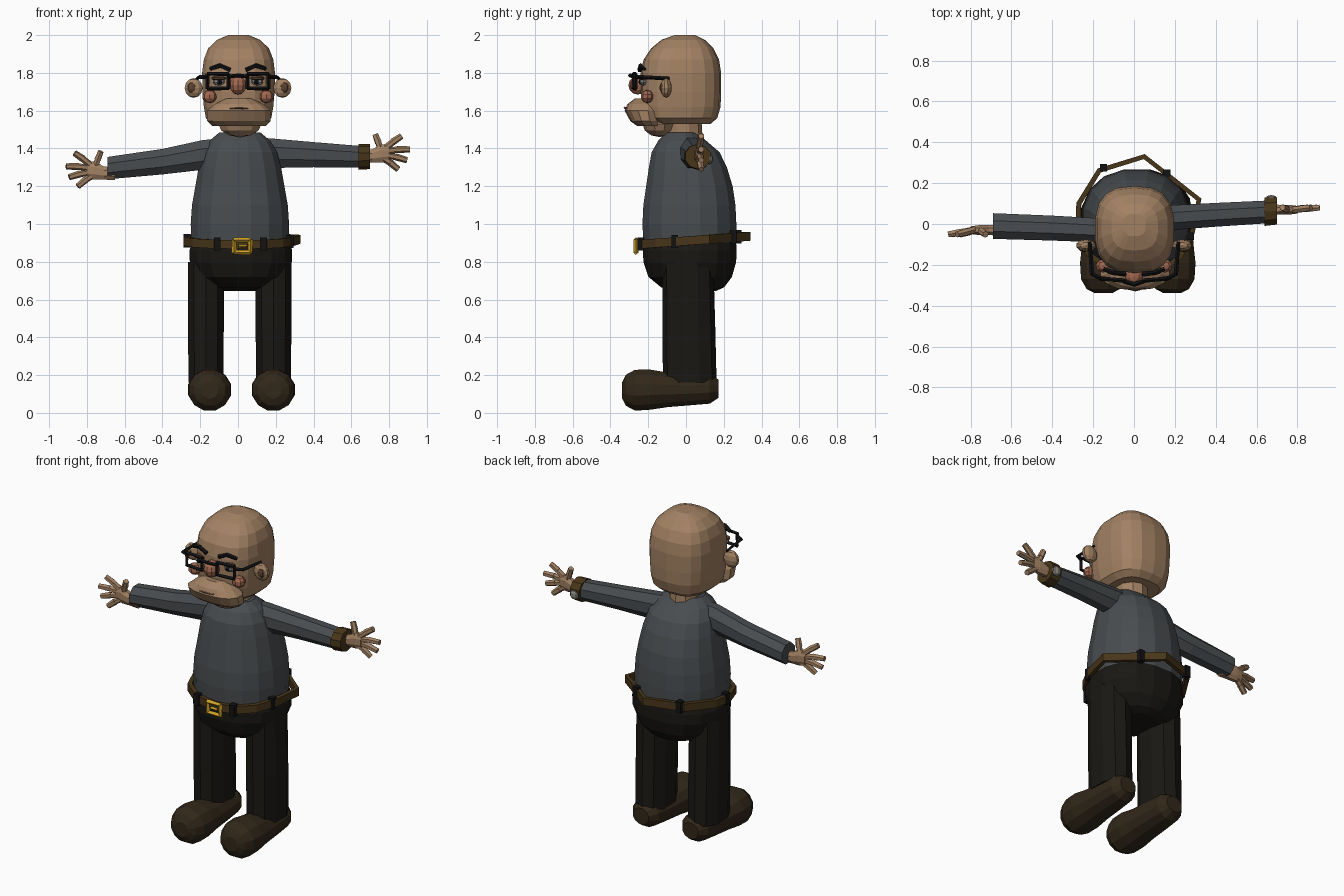
import bpy, bmesh
from math import sin, cos, pi, copysign
from mathutils import Vector, Matrix

if "Cube" in bpy.data.objects:
    bpy.data.objects.remove(bpy.data.objects["Cube"])


def material(name, r, g, b):
    m = bpy.data.materials.new(name)
    m.diffuse_color = (r, g, b, 1)
    m.use_nodes = True
    m.node_tree.nodes["Principled BSDF"].inputs["Base Color"].default_value = m.diffuse_color
    return m


SKIN = material("skin", .36, .22, .125)
PINK = material("blush", .36, .14, .08)
SHIRT = material("shirt", .065, .073, .078)
PANTS = material("trousers", .010, .009, .007)
SHOE = material("shoe", .032, .021, .010)
LEATHER = material("leather", .065, .036, .010)
BLACK = material("black", .006, .006, .007)
GOLD = material("gold", .62, .36, .02)
GREY = material("grey", .25, .25, .24)
LIP = material("crease", .10, .055, .03)


def finish(name, bm, mat):
    bmesh.ops.recalc_face_normals(bm, faces=bm.faces[:])
    me = bpy.data.meshes.new(name)
    bm.to_mesh(me)
    bm.free()
    me.materials.append(mat)
    ob = bpy.data.objects.new(name, me)
    bpy.context.collection.objects.link(ob)
    return ob


def loft(name, axis, rings, mat, sides=12, power=2.0):
    """Skin superellipse rings (x, y, z, radius_u, radius_v) set across an axis."""
    bm = bmesh.new()
    loops = []
    for x, y, z, ru, rv in rings:
        loop = []
        for i in range(sides):
            a = 2 * pi * (i + .5) / sides
            u = ru * copysign(abs(cos(a)) ** (2 / power), cos(a))
            v = rv * copysign(abs(sin(a)) ** (2 / power), sin(a))
            off = {"x": (0, u, v), "y": (u, 0, v), "z": (u, v, 0)}[axis]
            loop.append(bm.verts.new(Vector((x, y, z)) + Vector(off)))
        loops.append(loop)
    for a, b in zip(loops, loops[1:]):
        for i in range(sides):
            j = (i + 1) % sides
            bm.faces.new((a[i], a[j], b[j], b[i]))
    bm.faces.new(loops[0])
    bm.faces.new(loops[-1])
    return finish(name, bm, mat)


def ball(name, loc, radii, mat, seg=10):
    bm = bmesh.new()
    bmesh.ops.create_uvsphere(bm, u_segments=seg, v_segments=max(5, seg // 2 + 1), radius=1,
                              matrix=Matrix.Translation(loc) @ Matrix.Diagonal((*radii, 1)))
    return finish(name, bm, mat)


def sticks(name, lines, r, mat, sides=6):
    """Straight bars joining consecutive points of each line."""
    bm = bmesh.new()
    for pts in lines:
        for p, q in zip(pts, pts[1:]):
            p, q = Vector(p), Vector(q)
            d = q - p
            m = Matrix.Translation((p + q) / 2) @ d.to_track_quat("Z", "Y").to_matrix().to_4x4()
            bmesh.ops.create_cone(bm, cap_ends=True, segments=sides, radius1=r, radius2=r * .85,
                                  depth=d.length + r * .5, matrix=m)
    return finish(name, bm, mat)


def box(name, loc, size, mat):
    bm = bmesh.new()
    bmesh.ops.create_cube(bm, size=1, matrix=Matrix.Translation(loc) @ Matrix.Diagonal((*size, 1)))
    return finish(name, bm, mat)


# Head: blocky rounded skull from (z, front y, back y, half width)
skull = [(1.53, -.17, .13, .14), (1.56, -.22, .165, .175), (1.62, -.235, .183, .186),
         (1.70, -.24, .186, .193), (1.80, -.24, .186, .195), (1.87, -.225, .175, .186),
         (1.93, -.185, .145, .163), (1.975, -.13, .10, .115), (2.0, -.06, .05, .055)]
loft("head", "z", [(.003, (f + b) / 2, z, w, (b - f) / 2) for z, f, b, w in skull], SKIN, 18, 2.7)
ball("chin", (.01, -.14, 1.53), (.12, .09, .07), SKIN)
loft("neck", "z", [(.01, -.01, 1.42, .09, .10), (.01, -.02, 1.58, .09, .10)], SKIN, 10)

# Heavy drooping muzzle
muzzle = [(1.52, -.26, .145), (1.545, -.295, .172), (1.60, -.325, .172), (1.635, -.31, .13), (1.665, -.27, .07)]
loft("muzzle", "z", [(.005, (f - .13) / 2, z, w, (-.13 - f) / 2) for z, f, w in muzzle], SKIN, 14, 2.3)
sticks("mouth_crease", [[(.005 + x, -.324 + 5.2 * x * x, 1.615 - 2.4 * x * x)
                         for x in (-.13, -.09, -.045, 0, .045, .09, .13)]], .006, LIP, 4)

# Nose, ears, cheeks, eyes, brows
ball("nose", (0, -.255, 1.735), (.046, .05, .05), PINK)
for s, side in ((-1, "left"), (1, "right")):
    ball(side + "_ear", (s * .235, -.105, 1.72), (.05, .03, .052), SKIN)
    ball(side + "_ear_hollow", (s * .245, -.122, 1.722), (.026, .018, .03), LIP, 8)
    ball(side + "_cheek", (s * .15, -.205, 1.675), (.04, .035, .035), PINK, 8)
    ball(side + "_eye", (s * .10, -.225, 1.755), (.035, .022, .022), GREY, 8)
    ball(side + "_pupil", (s * .098, -.24, 1.752), (.014, .012, .014), BLACK, 8)
    ball(side + "_eyelid", (s * .10, -.226, 1.772), (.042, .026, .014), LIP, 8)
    sticks(side + "_eyebrow", [[(s * .045, -.245, 1.815), (s * .095, -.24, 1.838),
                                (s * .145, -.222, 1.822)]], .013, BLACK, 5)

# Glasses: two square rims, bridge and temples
frame = []
for s in (-1, 1):
    a, b, y = s * .05, s * .162, -.277
    frame.append([(a, y, 1.718), (a, y, 1.795), (b, y + .01, 1.795), (b, y + .01, 1.718), (a, y, 1.718)])
    frame.append([(b, y + .01, 1.78), (s * .205, -.245, 1.778), (s * .217, -.09, 1.77)])
frame.append([(-.05, -.28, 1.78), (0, -.297, 1.787), (.05, -.28, 1.78)])
sticks("glasses", frame, .011, BLACK, 4)

# Shirt body and trouser seat
shirt = [(.90, .02, .262, .25), (1.0, .018, .265, .253), (1.1, .018, .258, .248), (1.2, .018, .24, .233),
         (1.3, .01, .222, .21), (1.38, -.002, .2, .183), (1.44, -.02, .165, .13), (1.485, -.025, .11, .08)]
loft("shirt_body", "z", [(.01, y, z, a, b) for z, y, a, b in shirt], SHIRT, 16, 2.2)
seat = [(.645, .06, .10, .10), (.665, .035, .17, .17), (.72, .022, .24, .225),
        (.80, .02, .275, .25), (.86, .02, .277, .252), (.90, .02, .262, .25)]
loft("trouser_seat", "z", [(.015, y, z, a, b) for z, y, a, b in seat], PANTS, 16, 2.2)

# Belt: loose strap rising to the back, standing off at the back right
outline = [(.02, -.25), (.14, -.228), (.23, -.155), (.285, -.04), (.318, .12), (.05, .33),
           (-.17, .262), (-.27, .10), (-.275, -.02), (-.23, -.14), (-.12, -.225)]
bm = bmesh.new()
low = [bm.verts.new((x, y, .868 + .075 * (y + .25))) for x, y in outline]
top = [bm.verts.new((x, y, .915 + .075 * (y + .25))) for x, y in outline]
for i in range(len(outline)):
    j = (i + 1) % len(outline)
    bm.faces.new((low[i], low[j], top[j], top[i]))
belt = finish("belt", bm, LEATHER)
mod = belt.modifiers.new("thickness", "SOLIDIFY")
mod.thickness = .025
mod.offset = 0
for n, (x, y) in enumerate([(-.11, -.235), (.135, -.238), (-.27, -.0), (.275, -.06), (-.15, .275), (.16, .25)]):
    box("belt_loop_%d" % n, (x, y, .893 + .075 * (y + .25)), (.035, .035, .07), BLACK)
sticks("buckle", [[(-.02, -.265, .85), (-.02, -.265, .915), (.065, -.265, .915),
                   (.065, -.265, .85), (-.02, -.265, .85)]], .014, GOLD, 4)
sticks("buckle_prong", [[(.005, -.268, .883), (.045, -.268, .883)]], .009, GOLD, 4)

# Legs and bulbous shoes
shoe = [(-.338, .12, .045, .045), (-.318, .12, .085, .085), (-.27, .12, .113, .112), (-.19, .123, .118, .11),
        (-.10, .122, .108, .095), (.04, .124, .098, .085), (.125, .128, .09, .082), (.172, .128, .055, .05)]
for side, lx, sx in (("left", -.17, -.15), ("right", .188, .187)):
    loft(side + "_leg", "z", [(lx, .02, .16, .096, .142), (lx, .015, .45, .099, .14),
                              (lx, .01, .80, .10, .135)], PANTS, 10, 2.3)
    loft(side + "_shoe", "y", [(sx, y, z, a, b) for y, z, a, b in shoe], SHOE, 12)

# Sleeves
loft("right_sleeve", "x", [(.05, .02, 1.375, .06, .09), (.17, .03, 1.375, .066, .085),
                           (.40, .045, 1.367, .063, .072), (.67, .06, 1.355, .06, .061)], SHIRT, 8)
loft("left_sleeve", "x", [(-.05, -.02, 1.375, .06, .09), (-.19, -.03, 1.365, .064, .085),
                          (-.40, -.02, 1.33, .066, .073), (-.69, -.01, 1.296, .068, .064)], SHIRT, 8)

# Wristwatch
loft("watch_strap", "x", [(.638, .06, 1.355, .073, .068), (.70, .064, 1.357, .07, .066)], LEATHER, 10)
ball("watch_face", (.672, .125, 1.345), (.03, .018, .03), GREY, 8)


# Hands: flat palm with spread fingers, mirrored left to right
def hand(side, s, y, z, lean):
    loft(side + "_palm", "x", [(s * .65, y, z - .02, .03, .035), (s * .71, y, z - .015, .026, .038),
                               (s * .76, y, z - .002, .026, .052), (s * .80, y, z, .02, .045)], SKIN, 8)
    spread = [(.755, .02, .728, .095), (.785, .03, .862, .088), (.79, .012, .905, .02),
              (.79, -.012, .89, -.036), (.775, -.03, .845, -.083)]
    lines = []
    for x0, z0, x1, z1 in spread:
        mid = ((x0 + x1) / 2, (z0 + z1) / 2 + .003)
        lines.append([(s * x0, y, z + z0), (s * mid[0], y + lean * .5, z + mid[1]), (s * x1, y + lean, z + z1)])
    sticks(side + "_fingers", lines, .019, SKIN, 6)


hand("right", 1, .07, 1.375, .01)
hand("left", -1, -.03, 1.285, -.02)
